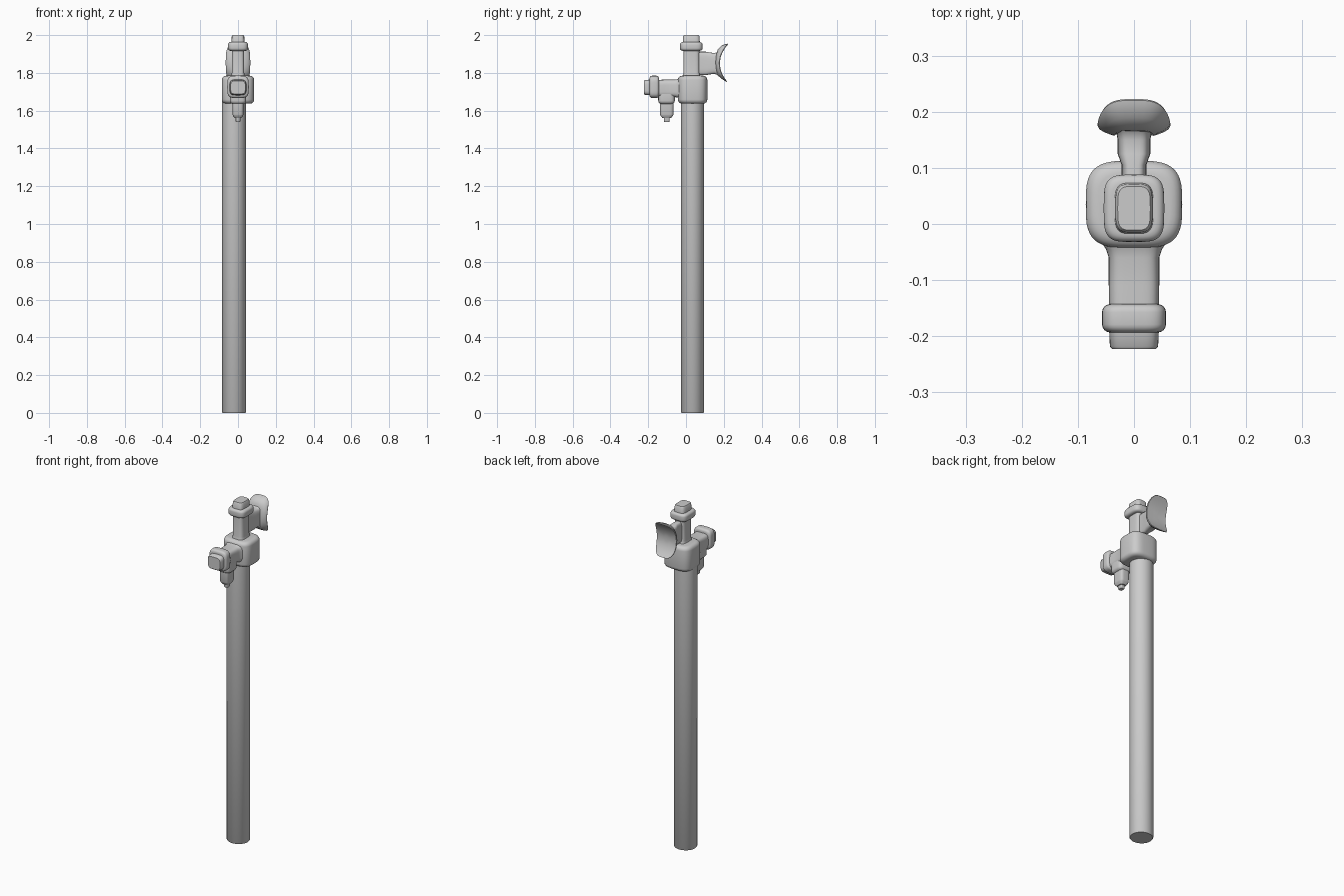
import bpy, bmesh, math

cube = bpy.data.objects.get("Cube")
if cube:
    bpy.data.objects.remove(cube, do_unlink=True)

metal = bpy.data.materials.new("grey_metal")
metal.use_nodes = True
GREY = (0.6, 0.6, 0.6, 1)
metal.diffuse_color = GREY
metal.node_tree.nodes["Principled BSDF"].inputs["Base Color"].default_value = GREY


def loft(name, axis, center, sections, power=4, sides=48, bend=None, sharp=40):
    """Stack superellipse rings (position, half_a, half_b) along an axis and cap the ends."""
    bm = bmesh.new()
    rings = []
    for pos, ra, rb in sections:
        ring = []
        for i in range(sides):
            t = 2 * math.pi * i / sides
            c, s = math.cos(t), math.sin(t)
            a = center[0] + ra * math.copysign(abs(c) ** (2 / power), c)
            b = center[1] + rb * math.copysign(abs(s) ** (2 / power), s)
            co = (a, b, pos) if axis == "z" else (a, pos, b)
            if bend:
                co = bend(*co)
            ring.append(bm.verts.new(co))
        rings.append(ring)
    for low, high in zip(rings, rings[1:]):
        for i in range(sides):
            j = (i + 1) % sides
            bm.faces.new((low[i], low[j], high[j], high[i]))
    bm.faces.new(rings[0])
    bm.faces.new(rings[-1])
    bmesh.ops.recalc_face_normals(bm, faces=bm.faces)
    mesh = bpy.data.meshes.new(name)
    bm.to_mesh(mesh)
    bm.free()
    mesh.materials.append(metal)
    obj = bpy.data.objects.new(name, mesh)
    bpy.context.collection.objects.link(obj)
    bpy.ops.object.select_all(action="DESELECT")
    obj.select_set(True)
    bpy.context.view_layer.objects.active = obj
    bpy.ops.object.shade_smooth_by_angle(angle=math.radians(sharp))
    return obj


def rounded(start, end, ra, rb, r, steps=4):
    """Sections of a straight block whose two ends are rounded by radius r."""
    arc = [(r * (1 - math.sin(k * math.pi / 2 / steps)),
            r * (1 - math.cos(k * math.pi / 2 / steps))) for k in range(steps + 1)]
    first = [(start + d, ra - inset, rb - inset) for inset, d in arc]
    last = [(end - d, ra - inset, rb - inset) for inset, d in reversed(arc)]
    return first + last


# Long pipe
loft("pipe", "z", (-0.021, 0.034), [(0, 0.06, 0.058), (0.004, 0.063, 0.061), (1.7, 0.063, 0.061)],
     power=2)

# Valve body and the upright neck with its collar and knob
loft("valve_body", "z", (0, 0.035), rounded(1.637, 1.785, 0.086, 0.078, 0.022), power=3.4)
loft("neck", "z", (0, 0.029), [(1.77, 0.042, 0.05), (1.785, 0.036, 0.045), (1.80, 0.033, 0.042),
                               (1.94, 0.033, 0.042)])
loft("neck_collar", "z", (0, 0.028), rounded(1.917, 1.963, 0.054, 0.06, 0.014))
loft("top_knob", "z", (0, 0.028), [(1.95, 0.036, 0.047), (1.965, 0.034, 0.045),
                                   (1.994, 0.033, 0.043), (2.0, 0.029, 0.039)])

# Front outlet with collar and end cap
loft("outlet", "y", (0, 1.718), [(-0.17, 0.044, 0.045), (-0.11, 0.045, 0.046), (-0.06, 0.045, 0.046),
                                 (-0.045, 0.05, 0.049), (-0.03, 0.06, 0.055)])
loft("outlet_collar", "y", (0, 1.726), rounded(-0.193, -0.143, 0.057, 0.059, 0.014))
loft("outlet_cap", "y", (0, 1.723), [(-0.223, 0.039, 0.035), (-0.218, 0.043, 0.039),
                                     (-0.195, 0.044, 0.041), (-0.18, 0.047, 0.045)])

# Drain below the outlet
loft("drain_saddle", "z", (0, -0.103), rounded(1.635, 1.72, 0.043, 0.044, 0.018))
loft("drain", "z", (0, -0.102), [(1.56, 0.018, 0.022), (1.573, 0.027, 0.033), (1.58, 0.029, 0.036),
                                 (1.65, 0.03, 0.037)])
loft("drain_tip", "z", (0, -0.102), [(1.54, 0.011, 0.013), (1.545, 0.013, 0.015), (1.57, 0.013, 0.015)])


# Rear lever: narrow stem flaring into a bowed paddle
def bow(x, y, z):
    h = z - 1.857
    weight = min(max((y - 0.14) / 0.03, 0), 1)
    return (x, y + weight * 4.2 * h * h, z - weight * 0.25 * max(0, y - 0.15))


loft("lever_stem", "y", (0, 1.85), [(0.05, 0.022, 0.062), (0.105, 0.022, 0.062),
                                    (0.125, 0.029, 0.058), (0.15, 0.029, 0.055),
                                    (0.165, 0.032, 0.06), (0.175, 0.04, 0.07)])
paddle = [(0.157, 0.035, 0.065), (0.163, 0.052, 0.087), (0.169, 0.062, 0.098),
          (0.175, 0.065, 0.101), (0.179, 0.063, 0.099)]
# Concentric rings close the hollow rear face smoothly
paddle += [(0.179, 0.063 * k / 6, 0.099 * k / 6) for k in range(5, 0, -1)]
loft("lever_paddle", "y", (0, 1.86), paddle, power=3.4, bend=bow, sharp=50)
